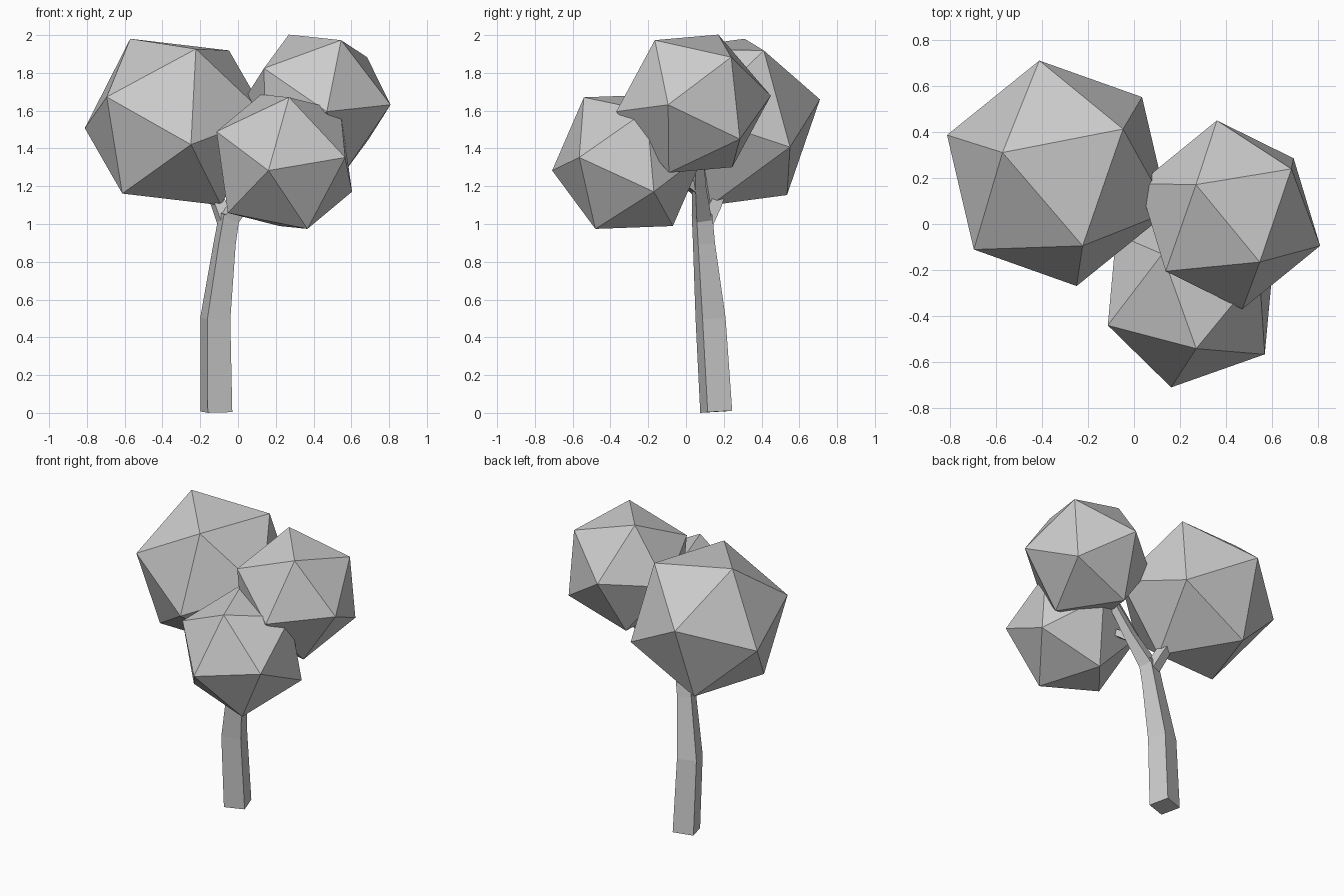
import bpy, bmesh
from math import radians, cos, sin
from mathutils import Vector, Matrix

if "Cube" in bpy.data.objects:
    bpy.data.objects.remove(bpy.data.objects["Cube"])


def finish(bm, name):
    bmesh.ops.recalc_face_normals(bm, faces=bm.faces[:])
    mesh = bpy.data.meshes.new(name)
    bm.to_mesh(mesh)
    bm.free()
    obj = bpy.data.objects.new(name, mesh)
    bpy.context.collection.objects.link(obj)
    return obj


def frame(a, b):
    """Rotation whose z axis is a and whose x axis leans towards b."""
    z = Vector(a).normalized()
    y = z.cross(Vector(b)).normalized()
    return Matrix((y.cross(z), y, z)).transposed()


def foliage(name, center, radius, corner_a, corner_b):
    """Icosahedron turned so two neighbouring corners point as given."""
    bm = bmesh.new()
    bmesh.ops.create_icosphere(bm, subdivisions=1, radius=radius)
    top = max(bm.verts, key=lambda v: v.co.z)
    neighbour = top.link_edges[0].other_vert(top)
    source = frame(top.co, neighbour.co)
    c = Vector(center)
    rot = frame(Vector(corner_a) - c, Vector(corner_b) - c) @ source.transposed()
    bmesh.ops.transform(bm, matrix=Matrix.Translation(c) @ rot.to_4x4(), verts=bm.verts[:])
    return finish(bm, name)


def limb(name, path, angle=17):
    """Four-sided tapering limb; path holds (x, y, z, corner radius)."""
    bm = bmesh.new()
    pts = [Vector(p[:3]) for p in path]
    rings = []
    for i, p in enumerate(pts):
        tangent = pts[min(i + 1, len(pts) - 1)] - pts[max(i - 1, 0)]
        q = Vector((0, 0, 1)).rotation_difference(tangent)
        ring = []
        for k in range(4):
            t = radians(angle + 45 + 90 * k)
            ring.append(bm.verts.new(p + q @ Vector((cos(t), sin(t), 0)) * path[i][3]))
        rings.append(ring)
    for low, high in zip(rings, rings[1:]):
        for k in range(4):
            n = (k + 1) % 4
            bm.faces.new((low[k], low[n], high[n], high[k]))
    bm.faces.new(rings[0][::-1])
    bm.faces.new(rings[-1])
    return finish(bm, name)


# Foliage clumps
foliage("foliage_left", (-0.33, 0.22, 1.54), 0.51, (-0.57, 0.31, 1.98), (-0.22, -0.10, 1.93))
foliage("foliage_right", (0.415, 0.04, 1.637), 0.415, (0.27, 0.17, 2.0), (0.55, -0.17, 1.97))
foliage("foliage_front", (0.245, -0.305, 1.33), 0.415, (0.27, -0.54, 1.67), (-0.11, -0.44, 1.49))

# Trunk and its branches
limb("trunk", [(-0.115, 0.16, 0.006, 0.096), (-0.12, 0.13, 0.5, 0.09),
               (-0.07, 0.095, 0.9, 0.066), (-0.045, 0.085, 1.05, 0.062)])
limb("branch_right", [(-0.045, 0.085, 1.03, 0.06), (0.09, 0.07, 1.2, 0.042),
                      (0.25, 0.06, 1.42, 0.03)])
limb("branch_left", [(-0.055, 0.09, 0.98, 0.05), (-0.10, 0.15, 1.10, 0.045),
                     (-0.16, 0.20, 1.22, 0.03)])
limb("branch_front", [(0.08, 0.07, 1.18, 0.032), (0.12, 0.0, 1.23, 0.03),
                      (0.18, -0.12, 1.3, 0.022)])
